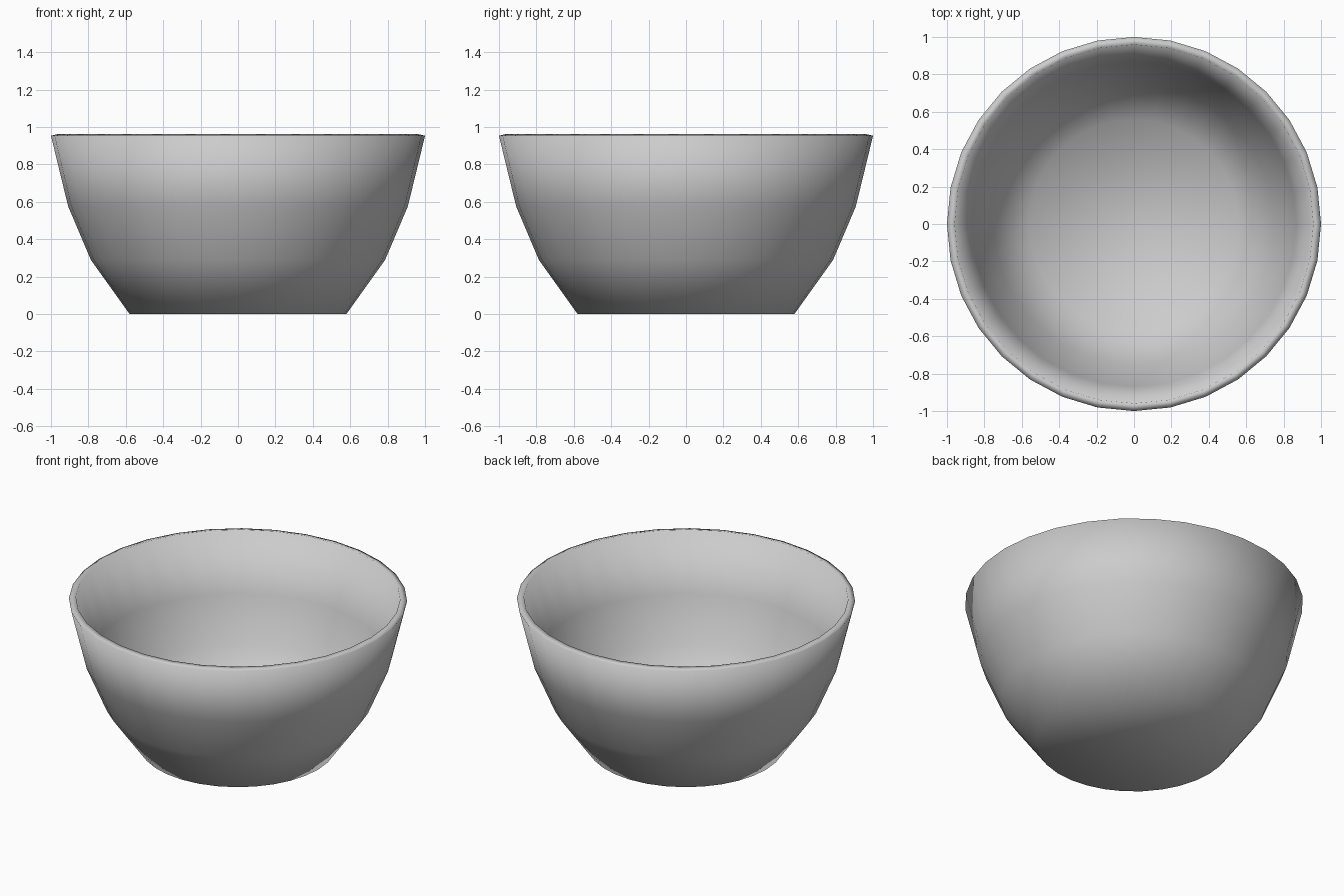
import bpy, bmesh, math

if "Cube" in bpy.data.objects:
    bpy.data.objects.remove(bpy.data.objects["Cube"])

SIDES = 32
# Outer profile (radius, height) from base to rim
PROFILE = [(0.58, 0.0), (0.787, 0.29), (0.908, 0.575), (1.0, 0.953)]

# Bowl shell: stacked rings, closed at the base
bm = bmesh.new()
rings = []
for r, z in PROFILE:
    rings.append([bm.verts.new((r * math.cos(2 * math.pi * i / SIDES),
                                r * math.sin(2 * math.pi * i / SIDES), z))
                  for i in range(SIDES)])
for low, high in zip(rings, rings[1:]):
    for i in range(SIDES):
        j = (i + 1) % SIDES
        bm.faces.new((low[i], low[j], high[j], high[i]))
bm.faces.new(rings[0][::-1])
for f in bm.faces:
    f.smooth = True

mesh = bpy.data.meshes.new("bowl")
bm.to_mesh(mesh)
bm.free()
bowl = bpy.data.objects.new("bowl", mesh)
bpy.context.collection.objects.link(bowl)

# Wall thickness, grown inwards
wall = bowl.modifiers.new("wall", 'SOLIDIFY')
wall.thickness = 0.042
wall.offset = -1
